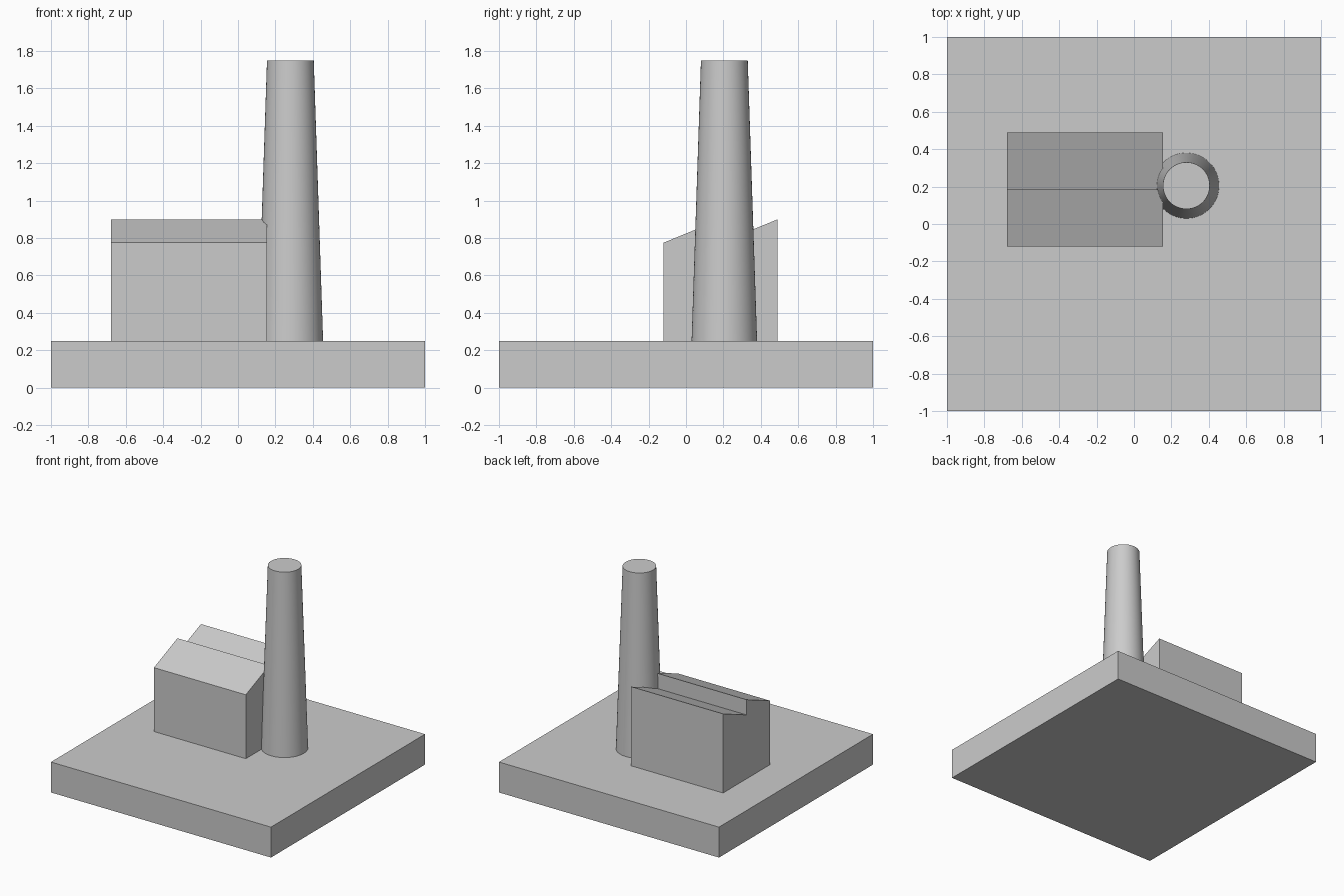
import bpy
import bmesh
from mathutils import Matrix, Vector

cube = bpy.data.objects.get("Cube")
if cube:
    bpy.data.objects.remove(cube, do_unlink=True)

# Single plain grey
grey = bpy.data.materials.new("light_grey")
grey.use_nodes = True
colour = (0.6, 0.6, 0.6, 1)
grey.diffuse_color = colour
grey.node_tree.nodes["Principled BSDF"].inputs["Base Color"].default_value = colour


def add_part(name, bm):
    bmesh.ops.recalc_face_normals(bm, faces=bm.faces)
    mesh = bpy.data.meshes.new(name)
    bm.to_mesh(mesh)
    bm.free()
    mesh.materials.append(grey)
    part = bpy.data.objects.new(name, mesh)
    bpy.context.collection.objects.link(part)
    return part


GROUND = 0.25

# Square ground slab
bm = bmesh.new()
bmesh.ops.create_cube(bm, size=1, matrix=Matrix.Translation((0, 0, GROUND / 2))
                      @ Matrix.Diagonal((2, 2, GROUND, 1)))
add_part("ground_slab", bm)

# Factory hall: side profile with two saw-tooth roof bays, extruded along x
left, right = -0.68, 0.155
front, back, bays = -0.12, 0.49, 2
eave, ridge = 0.775, 0.9
bay = (back - front) / bays
profile = [(front, GROUND)]
for i in range(bays):
    profile += [(front + i * bay, eave), (front + (i + 1) * bay, ridge)]
profile.append((back, GROUND))

bm = bmesh.new()
end = bm.faces.new([bm.verts.new((left, y, z)) for y, z in profile])
result = bmesh.ops.extrude_face_region(bm, geom=[end], use_keep_orig=True)
moved = [v for v in result["geom"] if isinstance(v, bmesh.types.BMVert)]
bmesh.ops.translate(bm, verts=moved, vec=Vector((right - left, 0, 0)))
add_part("factory_hall", bm)

# Tapered chimney
top = 1.75
bm = bmesh.new()
bmesh.ops.create_cone(bm, cap_ends=True, segments=64, radius1=0.175, radius2=0.125,
                      depth=top - GROUND,
                      matrix=Matrix.Translation((0.28, 0.205, (top + GROUND) / 2)))
chimney = add_part("chimney", bm)
bpy.ops.object.select_all(action="DESELECT")
chimney.select_set(True)
bpy.context.view_layer.objects.active = chimney
bpy.ops.object.shade_smooth_by_angle()
